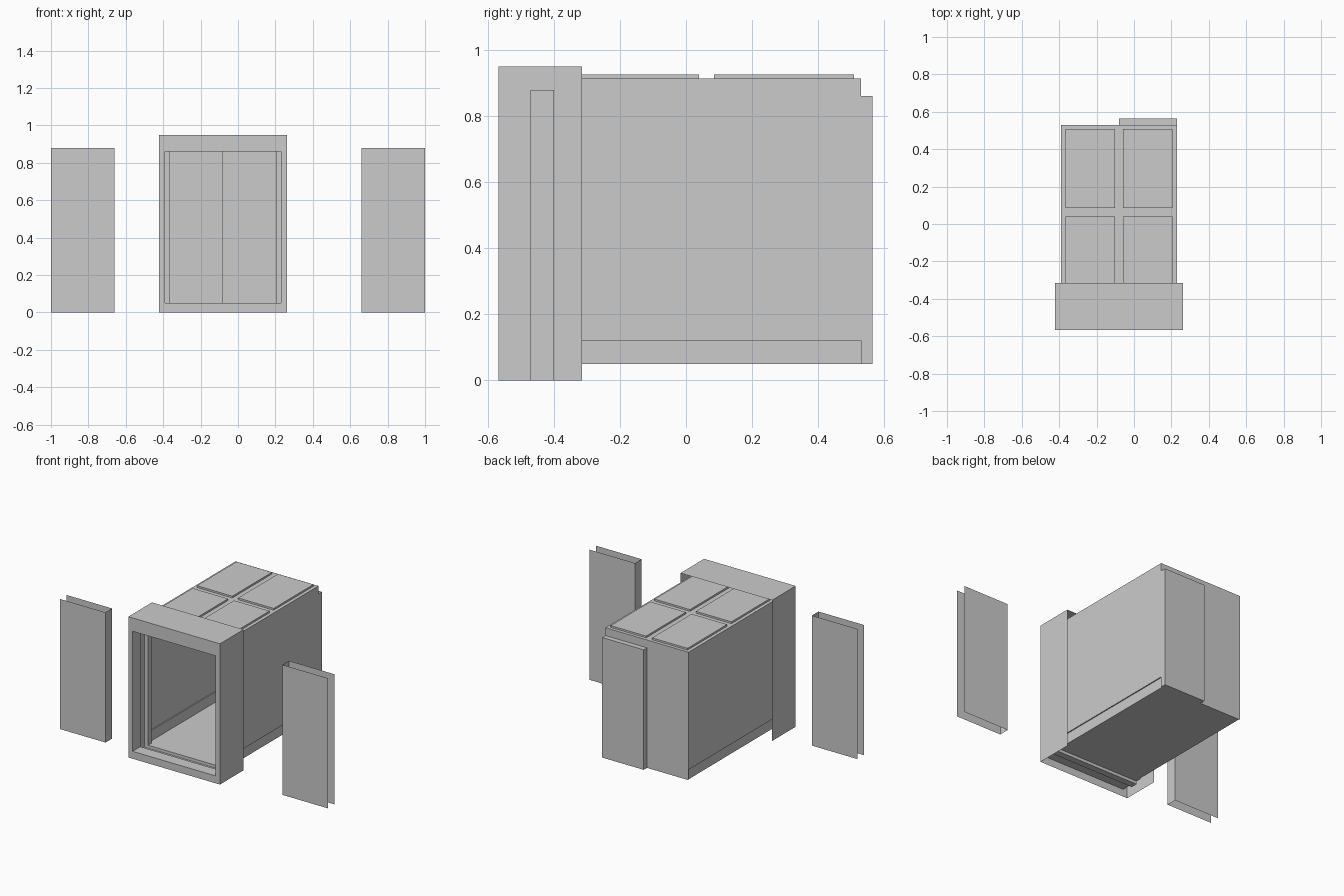
import bpy, bmesh

if "Cube" in bpy.data.objects:
    bpy.data.objects.remove(bpy.data.objects["Cube"])

def mesh_object(name, quads):
    """Object from a list of quads, welded where corners meet."""
    bm = bmesh.new()
    for q in quads:
        bm.faces.new([bm.verts.new(p) for p in q])
    bmesh.ops.remove_doubles(bm, verts=bm.verts, dist=0.0005)
    bmesh.ops.recalc_face_normals(bm, faces=bm.faces)
    me = bpy.data.meshes.new(name)
    bm.to_mesh(me)
    bm.free()
    ob = bpy.data.objects.new(name, me)
    bpy.context.collection.objects.link(ob)
    return ob

def place(axis, a, b, t):
    """Put profile point (a, b) at distance t along the axis."""
    return (t, a, b) if axis == 'x' else (a, t, b) if axis == 'y' else (a, b, t)

def extrude(profile, axis, t0, t1, closed=False):
    """Thin sheet swept from a profile."""
    pts = profile + profile[:1] if closed else profile
    return [[place(axis, *p, t0), place(axis, *q, t0),
             place(axis, *q, t1), place(axis, *p, t1)] for p, q in zip(pts, pts[1:])]

def flat(axis, t, a0, a1, b0, b1):
    """Flat rectangle across an axis."""
    return [[place(axis, a, b, t) for a, b in ((a0, b0), (a1, b0), (a1, b1), (a0, b1))]]

def rect(a0, a1, b0, b1):
    return [(a0, b0), (a1, b0), (a1, b1), (a0, b1)]

CX = -0.08                        # centre line of the cabin
L, R = CX - 0.31, CX + 0.31       # cabin sides
FL, FR = CX - 0.342, CX + 0.342   # entrance frame sides
FRONT, BACK = -0.567, -0.315      # entrance frame depth
CAB0, CAB1 = -0.405, 0.53         # cabin depth
Z0, HEAD, ROOF, TOP = 0.05, 0.86, 0.913, 0.95

# entrance surround: hollow, open at the back and underneath
surround = extrude([(FL, 0), (FL, TOP), (FR, TOP), (FR, 0)], 'y', FRONT, BACK)
outer, inner = rect(FL, FR, 0, TOP), rect(L, R, Z0, HEAD)
for i in range(4):
    j = (i + 1) % 4
    surround.append([place('y', *p, FRONT) for p in (outer[i], outer[j], inner[j], inner[i])])
surround += extrude(inner, 'y', FRONT, -0.485, True)
mesh_object("entrance_surround", surround)

# sunken door track between the two sills
mesh_object("door_track", extrude(
    [(-0.485, Z0), (-0.485, 0.03), (-0.44, 0.03), (-0.44, Z0), (CAB0, Z0)], 'x', L, R))

# cabin jambs and header
for name, x0, x1 in (("left_jamb", L, L + 0.027), ("right_jamb", R, R - 0.027)):
    mesh_object(name, extrude(
        [(x0, -0.44), (x1, -0.44), (x1, CAB0), (x0, CAB0)], 'z', Z0, HEAD))
mesh_object("door_header", extrude(
    [(-0.44, ROOF), (-0.44, HEAD), (CAB0, HEAD), (CAB0, ROOF)], 'x', L, R))

# cabin walls with inset skirting, and floor
s = 0.007
mesh_object("cabin_walls", extrude(
    [(L, ROOF), (L, 0.12), (L + s, 0.12), (L + s, Z0),
     (R - s, Z0), (R - s, 0.12), (R, 0.12), (R, ROOF)], 'y', CAB0, CAB1))

# rear wall with a pushed-out panel on one half
rear = flat('y', CAB1, L, CX, Z0, ROOF) + flat('y', CAB1, CX, R, HEAD, ROOF)
rear += extrude(rect(CX, R, Z0, HEAD), 'y', CAB1, 0.565, True)
rear += flat('y', 0.565, CX, R, Z0, HEAD)
mesh_object("rear_wall", rear)

# ceiling with four raised panels
xs = [L, L + 0.023, CX - 0.022, CX + 0.022, R - 0.023, R]
ys = [CAB0, CAB0 + 0.022, 0.04, 0.085, 0.508, CAB1]
ceiling = []
for i in range(5):
    for j in range(5):
        cell = (xs[i], xs[i + 1], ys[j], ys[j + 1])
        if i % 2 and j % 2:
            ceiling += flat('z', 0.925, *cell)
            ceiling += extrude(rect(*cell), 'z', ROOF, 0.925, True)
        else:
            ceiling += flat('z', ROOF, *cell)
mesh_object("ceiling", ceiling)

# sliding doors: folded sheets closed on the inner edge
for name, side in (("left_door", -1), ("right_door", 1)):
    mesh_object(name, extrude(
        [(side * 1.0, -0.47), (side * 0.66, -0.47),
         (side * 0.66, -0.40), (side * 1.0, -0.40)], 'z', 0, 0.878))
